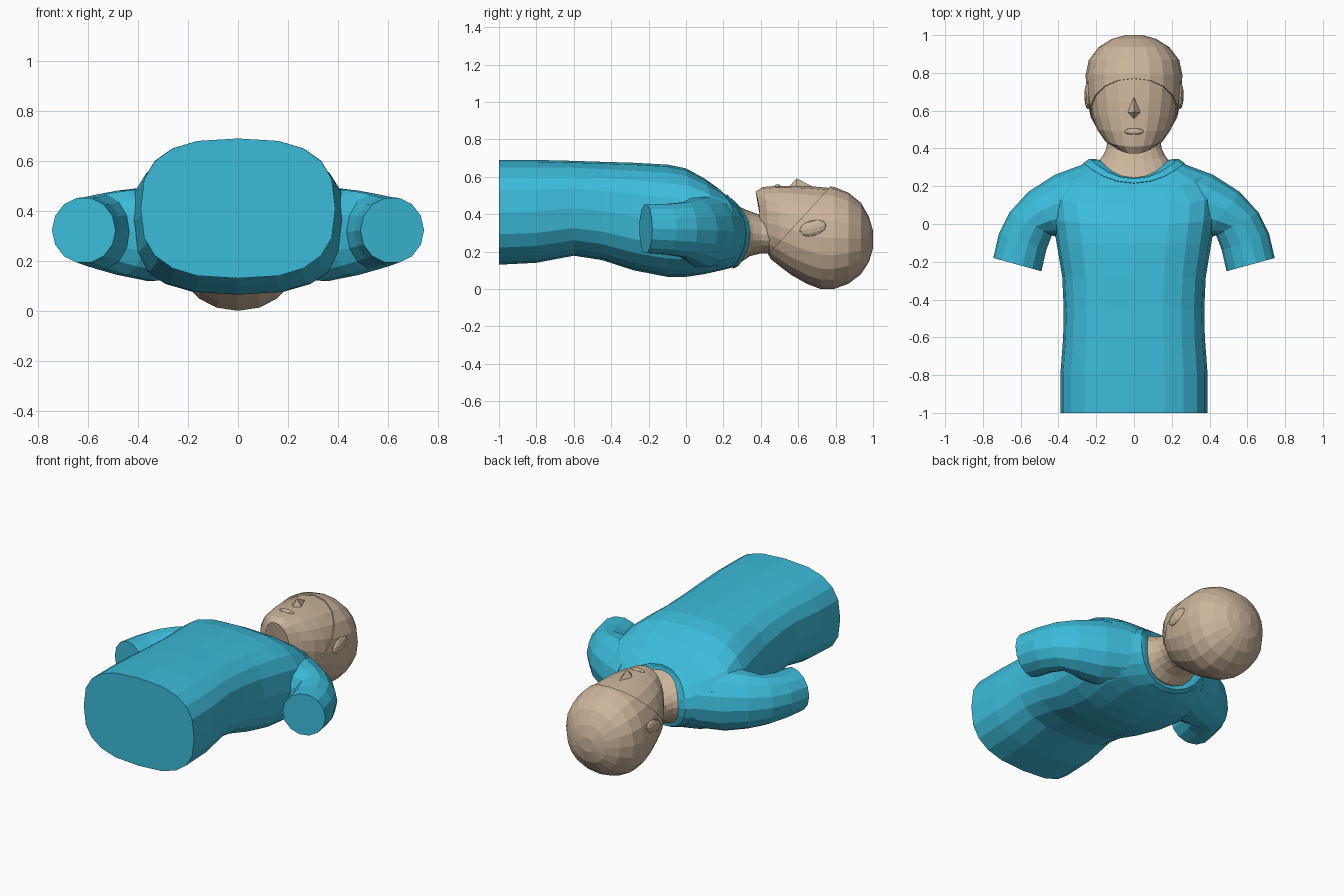
import bpy, bmesh, math
from mathutils import Vector

if "Cube" in bpy.data.objects:
    bpy.data.objects.remove(bpy.data.objects["Cube"])


def material(name, color):
    m = bpy.data.materials.new(name)
    m.diffuse_color = (*color, 1)
    m.use_nodes = True
    m.node_tree.nodes["Principled BSDF"].inputs["Base Color"].default_value = m.diffuse_color
    return m


BLUE = material("shirt_blue", (0.045, 0.50, 0.70))
SKIN = material("skin_tan", (0.60, 0.46, 0.33))


def finish(name, bm, mat):
    bmesh.ops.recalc_face_normals(bm, faces=bm.faces)
    me = bpy.data.meshes.new(name)
    bm.to_mesh(me)
    bm.free()
    me.materials.append(mat)
    ob = bpy.data.objects.new(name, me)
    bpy.context.collection.objects.link(ob)
    return ob


def loft(rings):
    """Skin a list of point rings and close both ends with a fan."""
    bm = bmesh.new()
    vs = [[bm.verts.new(p) for p in r] for r in rings]
    n = len(vs[0])
    for a, b in zip(vs, vs[1:]):
        for i in range(n):
            j = (i + 1) % n
            bm.faces.new((a[i], a[j], b[j], b[i]))
    for r in (vs[0], vs[-1]):
        c = bm.verts.new(sum((v.co for v in r), Vector()) / n)
        for i in range(n):
            bm.faces.new((r[i], r[(i + 1) % n], c))
    return bm


def body_ring(hw, lo, hi, yf, ys=None, yb=None, n=20, power=2.0):
    """Cross-section across y; front, side and back may sit at different y."""
    ys = yf if ys is None else ys
    yb = yf if yb is None else yb
    pts = []
    for k in range(n):
        a = 2 * math.pi * k / n
        c, s = math.cos(a), math.sin(a)
        x = math.copysign(abs(c) ** (2 / power), c)
        z = math.copysign(abs(s) ** (2 / power), s)
        y = ys + ((yf if s > 0 else yb) - ys) * s * s
        pts.append(Vector((hw * x, y, (lo + hi) / 2 + (hi - lo) / 2 * z)))
    return pts


# Shirt torso, ending in a slightly raised collar band
torso = [(.39, .13, .69, -1), (.39, .14, .69, -.8), (.375, .178, .685, -.6),
         (.372, .155, .68, -.45), (.38, .10, .675, -.28), (.41, .065, .665, -.1),
         (.43, .065, .645, 0, .02, 0), (.44, .08, .59, .10, .14, .10),
         (.37, .10, .54, .17, .26, .19)]
collar = [(.265, .115, .50, .215, .32, .25), (.268, .108, .507, .217, .323, .252),
          (.235, .122, .487, .24, .345, .28), (.212, .14, .465, .24, .345, .28)]
shirt = finish("shirt", loft([body_ring(*r, power=2.7) for r in torso] +
                             [body_ring(*r, power=2.1) for r in collar]), BLUE)

# Short sleeves: outer xy, inner xy, z range; fused with the torso
sleeve = [(.745, -.18, .49, -.25, .19, .455), (.715, -.05, .465, -.14, .18, .458),
          (.66, .06, .435, -.06, .165, .468), (.56, .17, .37, -.08, .14, .485),
          (.42, .26, .28, -.08, .115, .50), (.28, .312, .20, 0, .125, .49)]
for side in (1, -1):
    rings = []
    for ox, oy, ix, iy, lo, hi in sleeve:
        o, i = Vector((ox, oy, 0)), Vector((ix, iy, 0))
        ring = []
        for k in range(14):
            a = 2 * math.pi * k / 14
            p = (o + i) / 2 + (o - i) / 2 * math.cos(a)
            p.z = (lo + hi) / 2 + (hi - lo) / 2 * math.sin(a)
            p.x *= side
            ring.append(p)
        rings.append(ring)
    arm = finish("sleeve", loft(rings), BLUE)
    mod = shirt.modifiers.new("fuse", 'BOOLEAN')
    mod.operation, mod.solver, mod.object = 'UNION', 'EXACT', arm
    bpy.context.view_layer.objects.active = shirt
    bpy.ops.object.modifier_apply(modifier=mod.name)
    bpy.data.objects.remove(arm)

# Neck
neck = [(.20, .15, .45, .20, .24, .22), (.20, .14, .455, .25, .32, .29),
        (.165, .175, .42, .33, .36, .34), (.145, .19, .395, .40), (.14, .19, .38, .5)]
finish("neck", loft([body_ring(*r) for r in neck]), SKIN)

# Head, from jaw to crown
head = [(.085, .21, .52, .372, .395, .435), (.15, .165, .545, .41, .435, .46),
        (.195, .125, .552, .49, .50, .51), (.222, .08, .552, .57),
        (.238, .035, .55, .65), (.246, .008, .545, .72), (.248, .008, .538, .79),
        (.232, .035, .508, .865), (.182, .085, .455, .93),
        (.115, .15, .38, .972), (.045, .22, .31, .992)]
head_rings = [body_ring(*r, power=2.15) for r in head]
finish("head", loft(head_rings), SKIN)

# Hair cap: the head shape cut along the hairline and pushed outward
bm = loft(head_rings)
bmesh.ops.recalc_face_normals(bm, faces=bm.faces)
bmesh.ops.bisect_plane(bm, geom=bm.verts[:] + bm.edges[:] + bm.faces[:],
                       plane_co=(0, .77, .54), plane_no=(0, 1, -.93), clear_inner=True)
bm.normal_update()
for v, nrm in [(v, v.normal.copy()) for v in bm.verts]:
    v.co += nrm * .008
hair = finish("hair", bm, SKIN)
mod = hair.modifiers.new("thickness", 'SOLIDIFY')
mod.thickness, mod.offset = .008, -1

# Nose: a small faceted wedge
bm = bmesh.new()
base = [bm.verts.new(p) for p in ((-.042, .59, .535), (0, .545, .54),
                                  (.042, .59, .535), (0, .69, .54))]
tip = bm.verts.new((0, .592, .592))
bm.faces.new(base)
for i in range(4):
    bm.faces.new((base[i], base[(i + 1) % 4], tip))
finish("nose", bm, SKIN)


def ellipsoid(name, loc, scale, tilt=0):
    bm = bmesh.new()
    bmesh.ops.create_uvsphere(bm, u_segments=12, v_segments=6, radius=1)
    ob = finish(name, bm, SKIN)
    ob.location, ob.scale, ob.rotation_euler.x = loc, scale, tilt
    return ob


# Mouth and ears
ellipsoid("lips", (0, .49, .546), (.052, .018, .014))
for side in (1, -1):
    ellipsoid("ear", (side * .243, .68, .325), (.02, .075, .042), math.radians(14))
